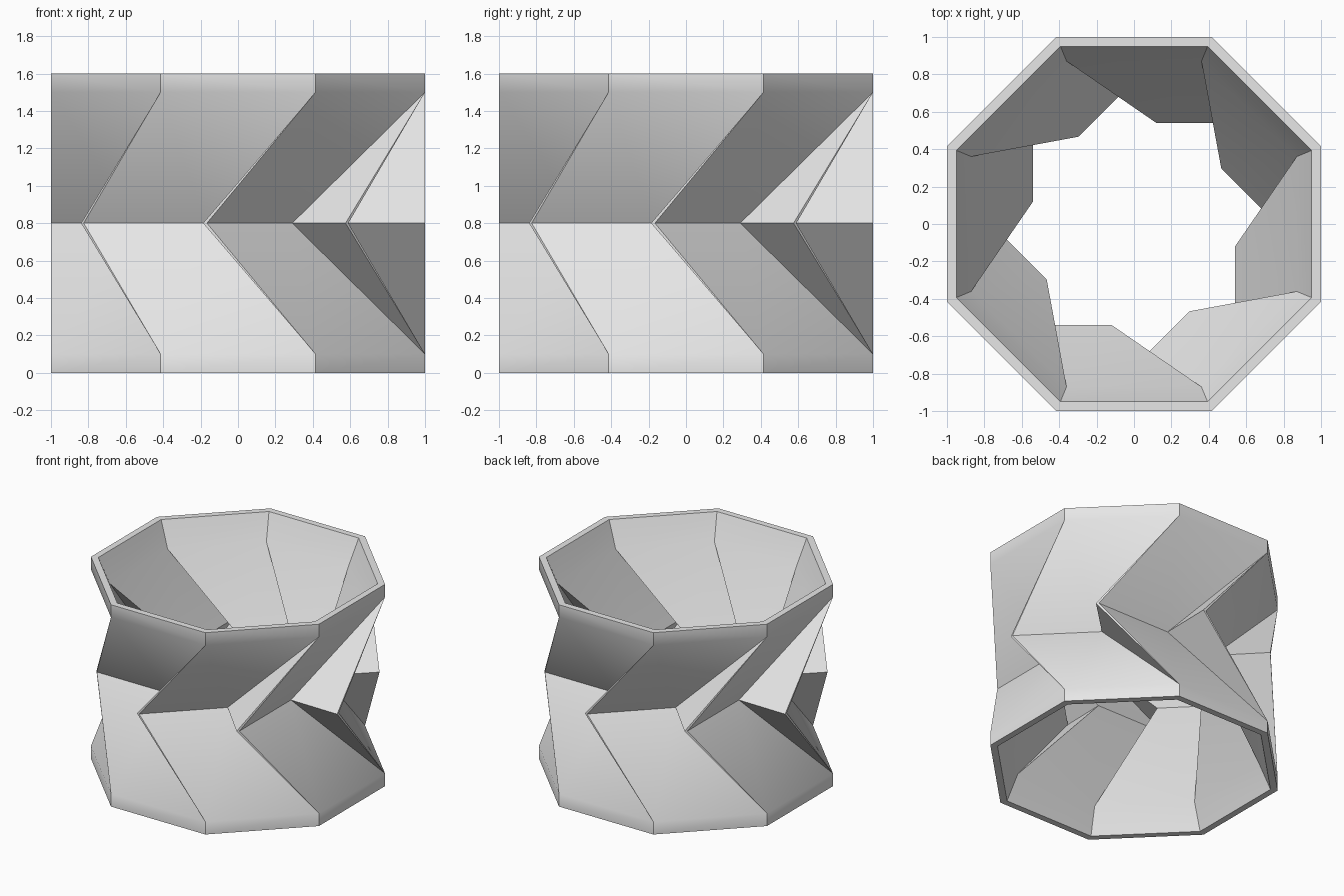
import bpy, bmesh, math
from mathutils import Matrix, Vector

if "Cube" in bpy.data.objects:
    bpy.data.objects.remove(bpy.data.objects["Cube"])

SIDES = 8
H = 1.6
MID = H / 2
bm = bmesh.new()


def ring(x, y, z):
    """Eight copies of one point, turned about the z axis."""
    return [bm.verts.new(Matrix.Rotation(i * math.tau / SIDES, 3, 'Z') @ Vector((x, y, z)))
            for i in range(SIDES)]


def shell(rim, corner, inset, near, far, tip):
    """One skin of pleats, built as mirrored lower and upper halves."""
    b = ring(*near, MID)                       # receding end of each panel
    a = ring(*far, MID)                        # protruding end of each panel
    t = ring(*tip, MID) if tip else a          # narrow chamfer along the pleat
    rims = []
    for top in (False, True):
        level = lambda z: H - z if top else z
        r = ring(*rim, level(0))
        c = ring(*corner, level(inset))
        for i in range(SIDES):
            p, n = i - 1, (i + 1) % SIDES
            bm.faces.new((r[p], r[i], c[i], c[p]))      # rim band
            bm.faces.new((c[p], c[i], b[i], a[i]))      # slanted panel
            bm.faces.new((c[i], t[n], b[i]))            # folded-back triangle
            if tip:
                bm.faces.new((c[p], a[i], t[i]))        # pleat chamfer
        rims.append(r)
    return rims


# Outer and inner skins
k = math.tan(math.pi / SIDES)
outer = shell((k, -1), (k, -1), 0.1, (-0.18, -0.59), (-0.825, -0.59), (-0.839, -0.575))
inner = shell((0.95 * k, -0.95), (0.36, -0.87), 0.2, (-0.12, -0.54), (-0.72, -0.54), None)

# Flat lips joining the skins
for o, n in zip(outer, inner):
    for i in range(SIDES):
        bm.faces.new((o[i - 1], o[i], n[i], n[i - 1]))

bmesh.ops.recalc_face_normals(bm, faces=bm.faces[:])
mesh = bpy.data.meshes.new("pleated_vessel")
bm.to_mesh(mesh)
bm.free()

vessel = bpy.data.objects.new("pleated_vessel", mesh)
bpy.context.collection.objects.link(vessel)
grey = bpy.data.materials.new("light_grey")
grey.diffuse_color = (0.8, 0.8, 0.8, 1)
grey.use_nodes = True
grey.node_tree.nodes["Principled BSDF"].inputs["Base Color"].default_value = grey.diffuse_color
mesh.materials.append(grey)

# Soft bend between rim and panels, sharp pleats
bpy.context.view_layer.objects.active = vessel
vessel.select_set(True)
bpy.ops.object.shade_smooth_by_angle(angle=math.radians(35))
